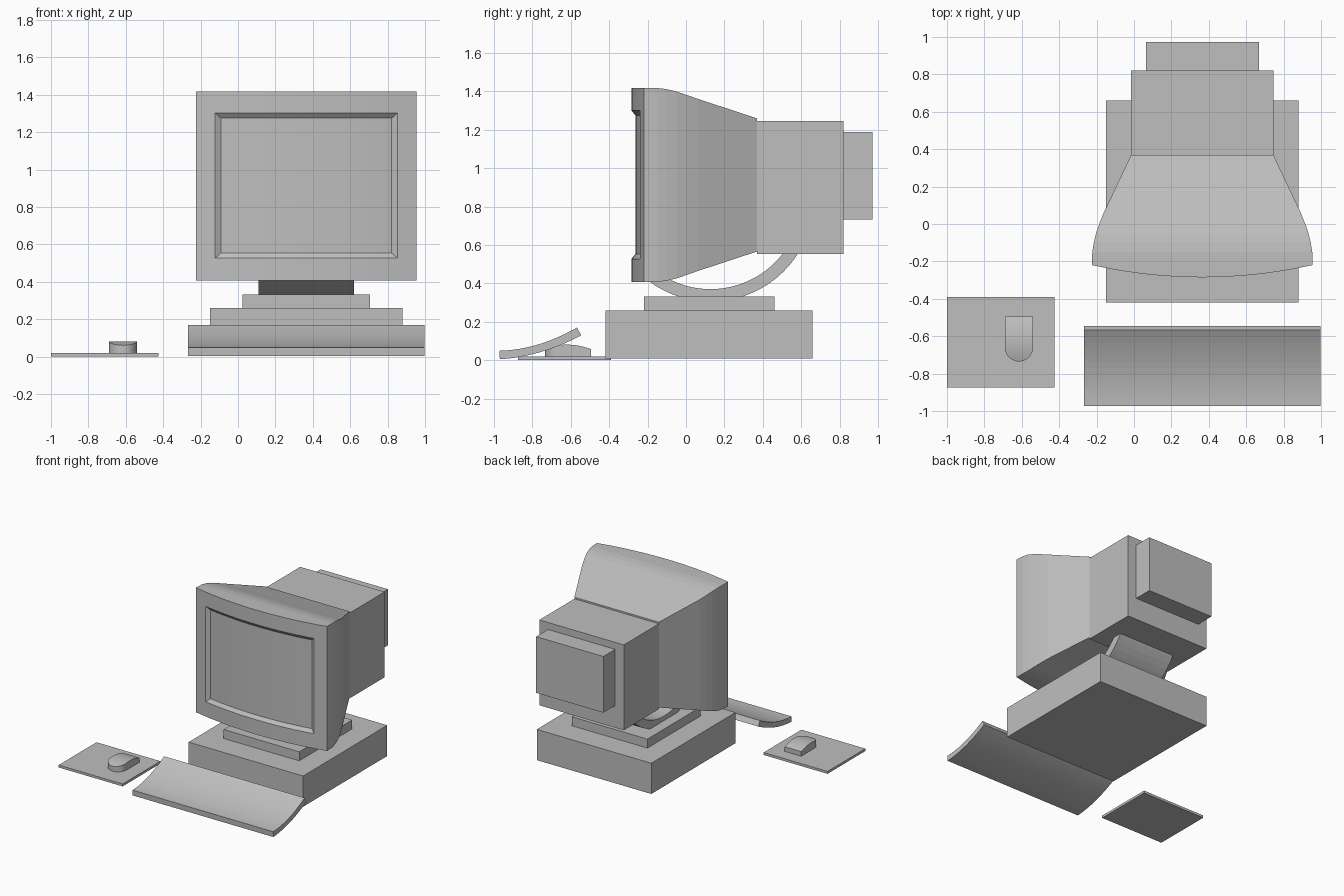
import bpy, bmesh, math

cube = bpy.data.objects.get("Cube")
if cube:
    bpy.data.objects.remove(cube, do_unlink=True)

grey = bpy.data.materials.new("plain_grey")
grey.use_nodes = True
colour = (0.52, 0.52, 0.52, 1)
grey.diffuse_color = colour
grey.node_tree.nodes["Principled BSDF"].inputs["Base Color"].default_value = colour

CX = 0.365   # centre line of the computer
MZ = 0.913   # mid height of the monitor


def finish(name, bm):
    bmesh.ops.remove_doubles(bm, verts=bm.verts, dist=0.0005)
    bmesh.ops.recalc_face_normals(bm, faces=bm.faces)
    mesh = bpy.data.meshes.new(name)
    bm.to_mesh(mesh)
    bm.free()
    mesh.materials.append(grey)
    obj = bpy.data.objects.new(name, mesh)
    bpy.context.collection.objects.link(obj)
    return obj


def box(name, x, y, z):
    bm = bmesh.new()
    bmesh.ops.create_cube(bm, size=1)
    for v in bm.verts:
        v.co = [lo + (c + 0.5) * (hi - lo) for c, (lo, hi) in zip(v.co, (x, y, z))]
    return finish(name, bm)


def prism(name, x0, x1, lower, upper):
    """Curved slab: a band between two (y, z) curves, extruded along x."""
    bm = bmesh.new()
    face = bm.faces.new([bm.verts.new((x0, y, z)) for y, z in lower + upper[::-1]])
    out = bmesh.ops.extrude_face_region(bm, geom=[face])["geom"]
    moved = [g for g in out if isinstance(g, bmesh.types.BMVert)]
    bmesh.ops.translate(bm, verts=moved, vec=(x1 - x0, 0, 0))
    return finish(name, bm)


def loft(bm, cx, sections, cap_front=True):
    """Rectangles (y, half width, bottom, top) joined along y."""
    rings = [[bm.verts.new((cx + sx * w, y, z)) for sx, z in
              ((-1, lo), (1, lo), (1, hi), (-1, hi))] for y, w, lo, hi in sections]
    for a, b in zip(rings, rings[1:]):
        for i in range(4):
            j = (i + 1) % 4
            bm.faces.new((a[i], a[j], b[j], b[i]))
    bm.faces.new(rings[-1])
    if cap_front:
        bm.faces.new(rings[0])


def arc(radius, start, end, steps=20):
    """Arc in the yz plane, angles measured from straight down."""
    angles = [math.radians(start + (end - start) * i / steps) for i in range(steps + 1)]
    return [(0.128 + radius * math.sin(a), 0.845 - radius * math.cos(a)) for a in angles]


# Desktop case, stand plate and tilting cradle
box("computer_case", (-0.15, 0.88), (-0.42, 0.66), (0.01, 0.26))
box("stand_plate", (0.025, 0.705), (-0.22, 0.46), (0.26, 0.333))
prism("tilt_cradle", 0.11, 0.62, arc(0.54, -42, 60), arc(0.475, -42, 60))

# Monitor shell: tapering rear, bowed front and recessed screen
bm = bmesh.new()
taper = ((-0.22, 0.59, 0.506), (-0.15, 0.588, 0.505), (-0.1, 0.58, 0.499),
         (-0.05, 0.568, 0.487), (0, 0.551, 0.47), (0.06, 0.527, 0.449),
         (0.37, 0.38, 0.347))
loft(bm, CX, [(y, w, MZ - h, MZ + h) for y, w, h in taper], cap_front=False)
HALF, OPEN, COLS = 0.59, 0.487, 14
columns = [-HALF] + [OPEN * (2 * i / COLS - 1) for i in range(COLS + 1)] + [HALF]
rows = (MZ - 0.506, 0.527, 1.302, MZ + 0.506)
grid = [[bm.verts.new((CX + x, -0.22 - 0.065 * (1 - (x / HALF) ** 2), z))
         for x in columns] for z in rows]
screen = []
for r, (low, high) in enumerate(zip(grid, grid[1:])):
    for c in range(len(columns) - 1):
        face = bm.faces.new((low[c], low[c + 1], high[c + 1], high[c]))
        if r == 1 and 0 < c < len(columns) - 2:
            screen.append(face)
for edge in (grid[0], grid[-1]):
    bm.faces.new(edge)
bm.normal_update()
bmesh.ops.inset_region(bm, faces=screen, thickness=0.027, depth=-0.022,
                       use_even_offset=True, use_boundary=True)
finish("monitor_shell", bm)
box("monitor_rear_housing", (-0.015, 0.745), (0.37, 0.82), (0.553, 1.247))
box("monitor_rear_cap", (0.063, 0.667), (0.82, 0.972), (0.733, 1.19))

# Curved keyboard slab
lower, upper = [], []
for i in range(13):
    t = i / 12
    sag = 0.11 * t * (1 - t)
    lower.append((-0.97 + 0.424 * t, 0.005 + 0.124 * t - sag * 0.9))
    upper.append((-0.972 + 0.404 * t, 0.049 + 0.121 * t - sag))
prism("keyboard", -0.268, 0.997, lower, upper)

# Mouse on its mat: square back, rounded front, domed top
box("mouse_mat", (-1, -0.425), (-0.875, -0.39), (0, 0.02))
sections = []
for i in range(19):
    if i <= 10:
        a = math.radians(4 + 86 * i / 10)
        y, w = -0.66 - 0.075 * math.cos(a), 0.075 * math.sin(a)
    else:
        y, w = -0.66 + 0.165 * (i - 10) / 8, 0.075
    sections.append((y, w, 0.02, 0.081 - 1.5 * (y + 0.62) ** 2))
bm = bmesh.new()
loft(bm, -0.615, sections)
finish("mouse", bm)
